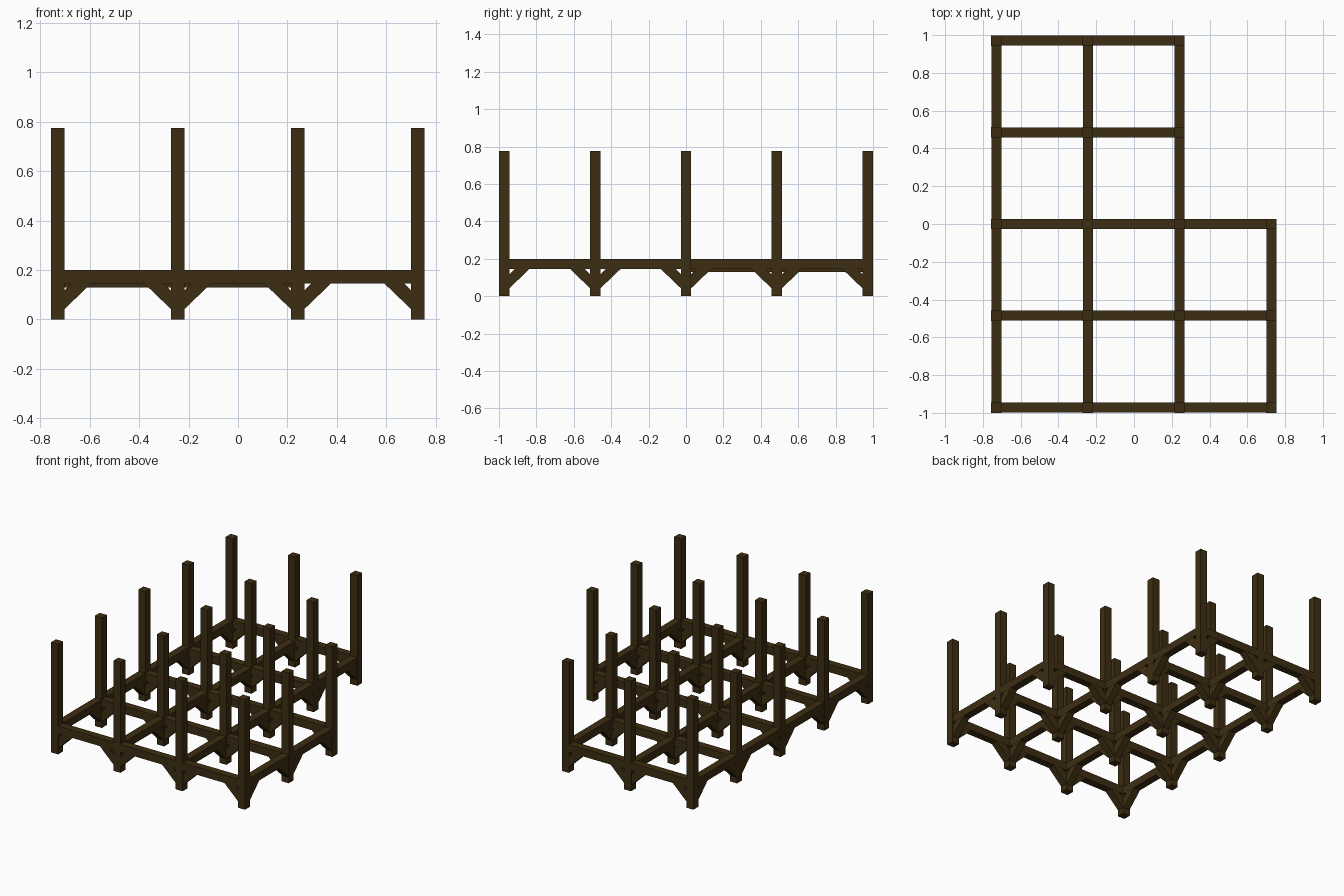
import bpy
import bmesh
from mathutils import Vector

cube = bpy.data.objects.get("Cube")
if cube:
    bpy.data.objects.remove(cube)

wood = bpy.data.materials.new("dark brown wood")
wood.use_nodes = True
color = (0.048, 0.027, 0.006, 1)
wood.diffuse_color = color
wood.node_tree.nodes["Principled BSDF"].inputs["Base Color"].default_value = color

T = 0.055                                # timber thickness
XS = [-0.729, -0.244, 0.241, 0.727]      # post columns
YS = [-0.972, -0.485, 0.0, 0.485, 0.971]  # post rows
POST_TOP, BEAM_TOP, BEAM_LOW = 0.775, 0.2, 0.145


def finish(name, bm):
    bmesh.ops.recalc_face_normals(bm, faces=bm.faces)
    mesh = bpy.data.meshes.new(name)
    bm.to_mesh(mesh)
    bm.free()
    mesh.materials.append(wood)
    obj = bpy.data.objects.new(name, mesh)
    bpy.context.collection.objects.link(obj)
    return obj


def box(name, low, high):
    low, high = Vector(low), Vector(high)
    bm = bmesh.new()
    bmesh.ops.create_cube(bm, size=1)
    bmesh.ops.scale(bm, vec=high - low, verts=bm.verts)
    bmesh.ops.translate(bm, vec=(low + high) / 2, verts=bm.verts)
    return finish(name, bm)


def brace(x, y, direction, top):
    """Diagonal strut from a post up to the beam running in direction."""
    out = Vector(direction)
    side = Vector((-out.y, out.x, 0)) * T * 0.46
    drop = top - BEAM_LOW
    profile = [(0.02, 0.035), (0.14, 0.15), (0.06, 0.15), (0.02, 0.11)]
    bm = bmesh.new()
    verts = [bm.verts.new(Vector((x, y, z + drop)) + out * d - side)
             for d, z in profile]
    face = bm.faces.new(verts)
    extruded = bmesh.ops.extrude_face_region(bm, geom=[face])
    moved = [v for v in extruded["geom"] if isinstance(v, bmesh.types.BMVert)]
    bmesh.ops.translate(bm, vec=side * 2, verts=moved)
    finish("brace", bm)


def has_post(i, j):
    return 0 <= i < len(XS) and 0 <= j < len(YS) and (i < 3 or j < 3)


# Posts, and the braces toward every neighbouring post
for i, x in enumerate(XS):
    for j, y in enumerate(YS):
        if not has_post(i, j):
            continue
        box("post", (x - T / 2, y - T / 2, 0), (x + T / 2, y + T / 2, POST_TOP))
        for dx, dy in ((1, 0), (-1, 0), (0, 1), (0, -1)):
            if has_post(i + dx, j + dy):
                brace(x, y, (dx, dy, 0), BEAM_LOW)

# Beams across, the inner one of the rear wing set slightly lower
H = T / 2 - 0.001
for j, y in enumerate(YS):
    end = XS[3] if j < 3 else XS[2]
    drop = 0.015 if j == 3 else 0
    box("cross_beam", (XS[0] - H, y - H, BEAM_LOW - drop),
        (end + H, y + H, BEAM_TOP - drop))

# Beams lengthwise, the middle one lowered in the rear wing
for i, x in enumerate(XS):
    for j in range(4):
        if has_post(i, j + 1):
            drop = 0.015 if i == 1 and j >= 2 else 0
            box("long_beam", (x - H, YS[j], BEAM_LOW - drop),
                (x + H, YS[j + 1], BEAM_TOP - 0.001 - drop))
